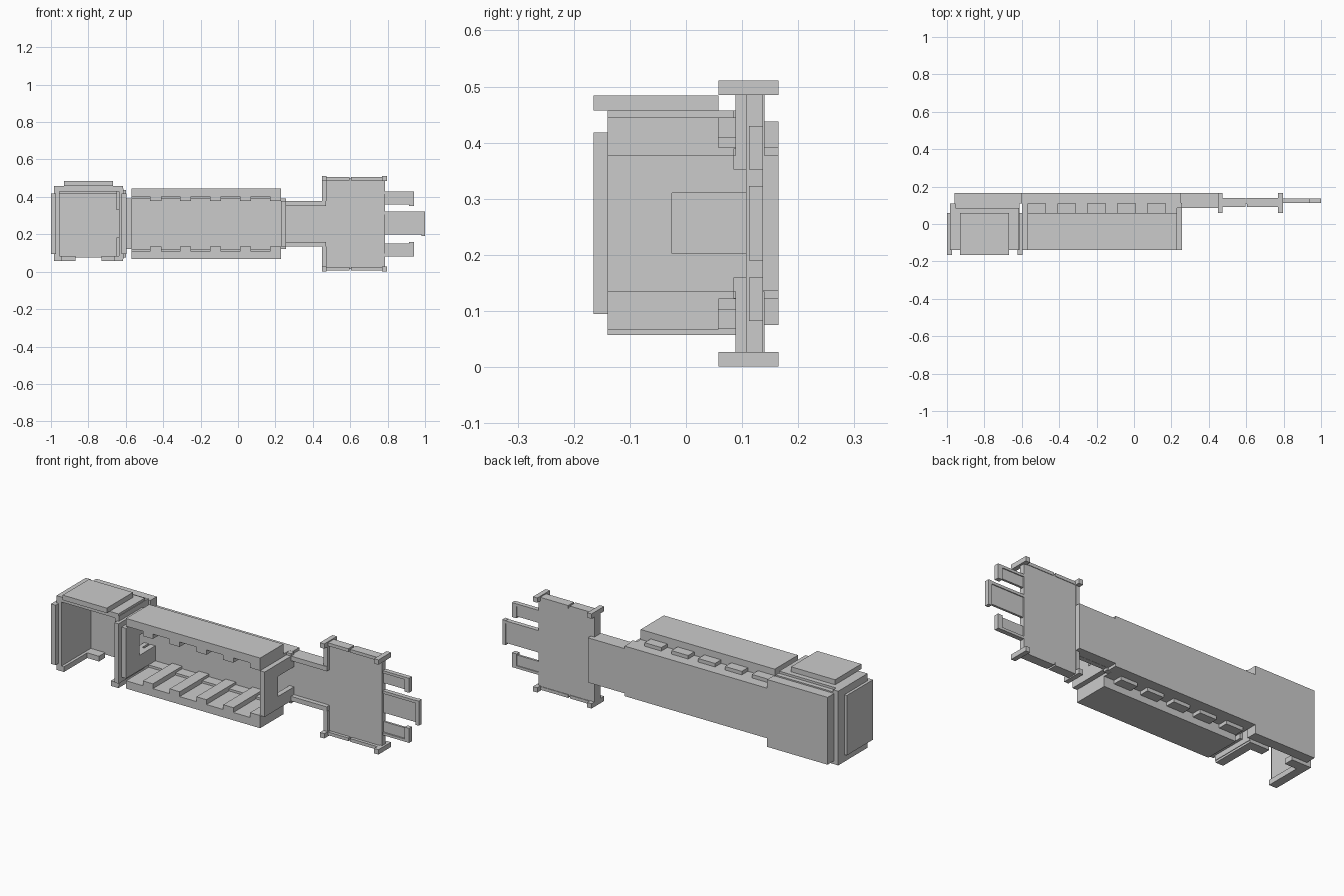
import bpy, bmesh
from mathutils import Vector

ZC = 0.256  # height of the horizontal symmetry plane


def part(name, boxes, mirror=False):
    """One object from boxes (x0,x1,y0,y1,z0,z1), optionally mirrored about ZC."""
    bm = bmesh.new()
    for b in boxes:
        sets = [b]
        if mirror:
            sets.append((*b[:4], 2 * ZC - b[5], 2 * ZC - b[4]))
        for x0, x1, y0, y1, z0, z1 in sets:
            verts = bmesh.ops.create_cube(bm, size=1)["verts"]
            for v in verts:
                v.co = Vector((x0 + (v.co.x + .5) * (x1 - x0),
                               y0 + (v.co.y + .5) * (y1 - y0),
                               z0 + (v.co.z + .5) * (z1 - z0)))
    me = bpy.data.meshes.new(name)
    bm.to_mesh(me)
    bm.free()
    ob = bpy.data.objects.new(name, me)
    bpy.context.collection.objects.link(ob)
    return ob


def c_wall(name, x0, x1, y0, y1, z0, z1):
    """End wall with a window open towards the back."""
    part(name, [(x0, x1, y0, -.025, z0, z1),
                (x0, x1, -.025, y1, .31, z1),
                (x0, x1, -.025, y1, z0, .202)])


# back panel: tall head, middle, narrow neck
part("back_panel", [(-.96, -.60, .11, .165, .075, .438),
                    (-.60, .25, .11, .165, .121, .391),
                    (.25, .47, .11, .165, .136, .377)])
part("neck_rails", [(.257, .47, .085, .11, .352, .377)], mirror=True)
part("panel_end_lips", [(.23, .257, .085, .112, .35, .39)], mirror=True)

# tray slabs above and below the long bay
part("bay_slabs", [(-.57, .23, -.14, .058, .403, .445)], mirror=True)

# ribs between the five pockets, and the caps behind each pocket
pockets = [-.52 + .16 * i for i in range(5)]
ribs, caps = [], []
for i, c in enumerate(pockets):
    end = pockets[i + 1] - .05 if i < 4 else .23
    ribs.append((c + .05, end, -.14, .058, .377, .403))
    ribs.append((c + .05, end, .058, .11, .377, .391))
    caps.append((c - .05, c + .05, .052, .11, .391, .41))
part("bay_ribs", ribs, mirror=True)
part("pocket_caps", caps, mirror=True)

# bay end walls
c_wall("bay_right_wall", .23, .257, -.14, .11, .135, .377)
c_wall("bay_left_wall", -.60, -.57, -.14, .11, .121, .391)

# head frame
part("head_top", [(-.985, -.615, -.14, .085, .43, .457),
                  (-.985, -.615, .085, .11, .417, .445)])
part("head_lid", [(-.93, -.667, -.165, .058, .457, .484)])
part("head_left_wall", [(-.985, -.955, -.14, .11, .057, .457)])
part("head_left_panel", [(-1.0, -.972, -.165, .058, .095, .418)])
c_wall("head_right_wall", -.637, -.612, -.14, .11, .068, .445)
c_wall("head_right_panel", -.622, -.597, -.165, .058, .095, .418)
part("head_bottom_arms", [(-.985, -.94, -.14, .11, .057, .085),
                          (-.94, -.87, .058, .11, .057, .085),
                          (-.66, -.615, -.14, .11, .057, .085),
                          (-.73, -.66, .058, .11, .057, .085)])
part("head_right_hooks", [(-.65, -.63, .058, .11, .33, .43)], mirror=True)

# connector plate with raised rims and corner posts
part("connector_plate", [(.455, .785, .107, .137, .015, .497)])
part("plate_side_rims", [(.448, .472, .088, .14, .377, .49)], mirror=True)
part("plate_long_rims", [(.47, .595, .09, .14, .488, .505),
                         (.605, .775, .09, .14, .488, .505)], mirror=True)
part("corner_posts", [(x, x + .026, .058, .165, .485, .511)
                      for x in (.448, .771)], mirror=True)

# three contact prongs with thicker tips
part("outer_prongs", [(.785, .92, .12, .132, .36, .43),
                      (.785, .92, .112, .137, .416, .43),
                      (.915, .942, .112, .137, .352, .43)], mirror=True)
part("middle_prong", [(.785, .98, .12, .132, .2, .315),
                      (.785, .98, .112, .137, .306, .321),
                      (.98, 1.0, .112, .137, .19, .323)])
